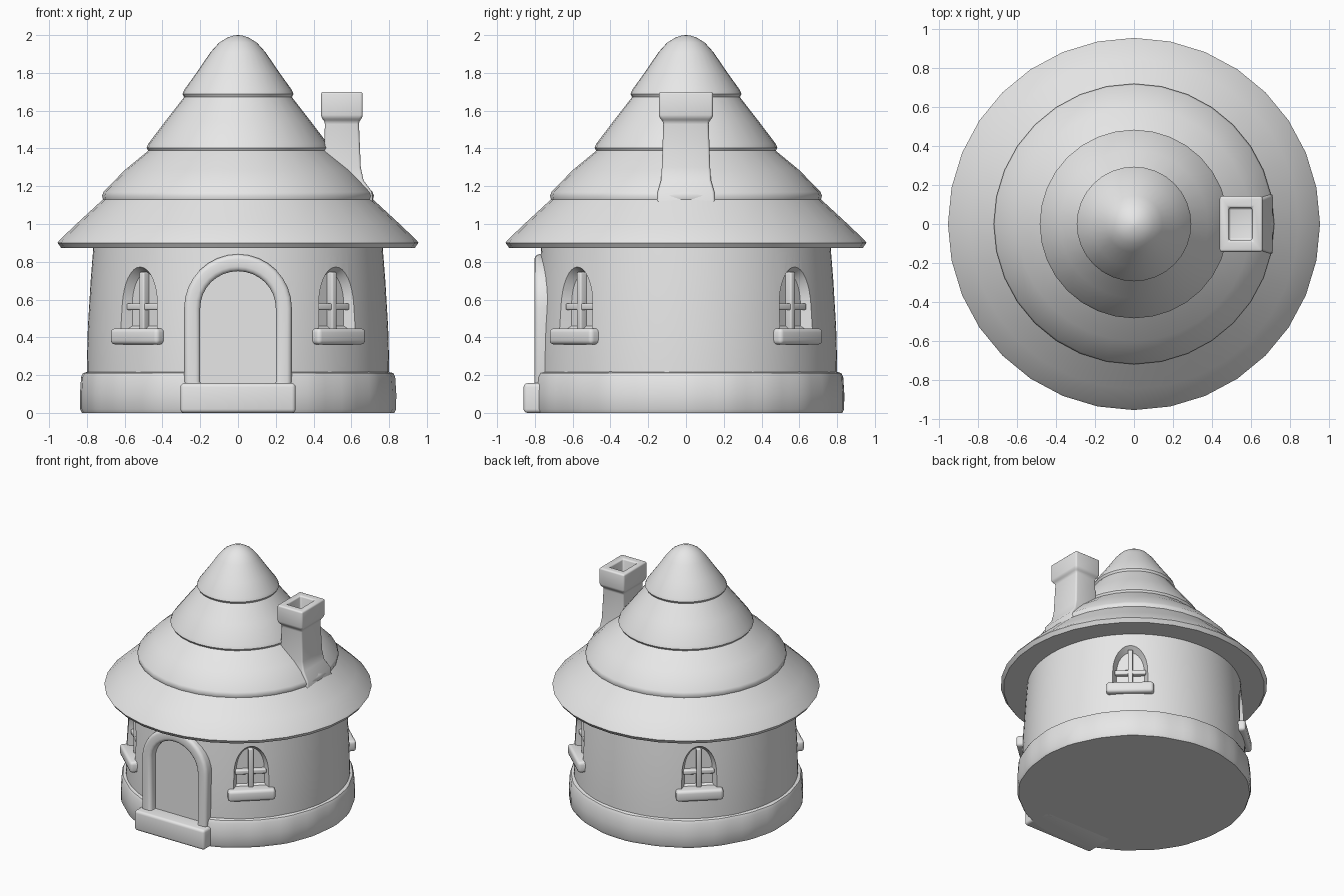
import bpy, bmesh
from math import sin, cos, pi, radians
from mathutils import Matrix

if "Cube" in bpy.data.objects:
    bpy.data.objects.remove(bpy.data.objects["Cube"])

clay = bpy.data.materials.new("plain_grey")
clay.use_nodes = True
GREY = (0.8, 0.8, 0.8, 1)
clay.diffuse_color = GREY
clay.node_tree.nodes["Principled BSDF"].inputs["Base Color"].default_value = GREY


def activate(ob):
    bpy.ops.object.select_all(action='DESELECT')
    ob.select_set(True)
    bpy.context.view_layer.objects.active = ob


def loft(name, rings, closed=False, turn=0, bevel=0):
    """Skin a list of point rings; cap the ends, or join last to first if closed."""
    bm = bmesh.new()
    loops = [[bm.verts.new(p) for p in ring] for ring in rings]
    pairs = list(zip(loops, loops[1:]))
    if closed:
        pairs.append((loops[-1], loops[0]))
    else:
        bm.faces.new(loops[0])
        bm.faces.new(loops[-1])
    for a, b in pairs:
        for i in range(len(a)):
            j = (i + 1) % len(a)
            bm.faces.new((a[i], a[j], b[j], b[i]))
    bmesh.ops.recalc_face_normals(bm, faces=bm.faces)
    bm.transform(Matrix.Rotation(radians(turn), 4, 'Z'))
    mesh = bpy.data.meshes.new(name)
    bm.to_mesh(mesh)
    bm.free()
    ob = bpy.data.objects.new(name, mesh)
    bpy.context.collection.objects.link(ob)
    mesh.materials.append(clay)
    activate(ob)
    if bevel:
        mod = ob.modifiers.new("soft_edges", 'BEVEL')
        mod.width, mod.segments = bevel, 3
        mod.limit_method, mod.angle_limit = 'ANGLE', radians(35)
        bpy.ops.object.modifier_apply(modifier=mod.name)
    bpy.ops.object.shade_smooth_by_angle(angle=radians(40))
    return ob


def lathe(name, profile, sides, wobble=0):
    rings = []
    for r, z in profile:
        ring = []
        for i in range(sides):
            t = 2 * pi * i / sides
            k = r * (1 + wobble * (sin(9 * t) + sin(23 * t + 1)))
            ring.append((k * cos(t), k * sin(t), z))
        rings.append(ring)
    return loft(name, rings)


def arch(half, bottom, spring, rise, depth, n=16):
    """Arch outline facing the front at the given distance from the axis."""
    pts = [(-half, -depth, bottom)]
    for i in range(n + 1):
        t = pi * (1 - i / n)
        pts.append((half * cos(t), -depth, spring + rise * sin(t)))
    return pts + [(half, -depth, bottom)]


def rect(x0, x1, y0, y1, z):
    return [(x0, y0, z), (x1, y0, z), (x1, y1, z), (x0, y1, z)]


def box(name, half, near, far, z0, z1, turn=0, bevel=0.02):
    return loft(name, [rect(-half, half, -far, -near, z) for z in (z0, z1)],
                turn=turn, bevel=bevel)


def carve(target, cutter):
    activate(target)
    mod = target.modifiers.new("carve", 'BOOLEAN')
    mod.operation, mod.object, mod.solver = 'DIFFERENCE', cutter, 'EXACT'
    bpy.ops.object.modifier_apply(modifier=mod.name)


# Wall drum and stone footing
wall = lathe("wall", [(0.8, 0.1), (0.8, 0.26), (0.795, 0.45), (0.78, 0.7),
                      (0.765, 0.89)], 96)
footing = lathe("footing", [(0.825, 0), (0.835, 0.02), (0.836, 0.1), (0.83, 0.19),
                            (0.82, 0.21), (0.795, 0.218)], 96, wobble=0.003)

# Tiered roof with a rounded tip
lathe("roof", [(0.74, 0.872), (0.935, 0.872), (0.955, 0.9), (0.945, 0.915),
               (0.845, 1.01), (0.715, 1.13), (0.72, 1.15), (0.712, 1.17),
               (0.6, 1.285), (0.475, 1.388), (0.484, 1.403), (0.475, 1.425),
               (0.38, 1.55), (0.285, 1.672), (0.294, 1.688), (0.285, 1.71),
               (0.22, 1.8), (0.145, 1.91), (0.1, 1.96), (0.06, 1.985),
               (0.025, 1.997), (0.003, 2.0)], 32)

# Doorway cut into wall and footing
door_cutter = loft("door_cutter", [arch(0.28, 0.15, 0.555, 0.28, d) for d in (0.7, 0.95)])
carve(wall, door_cutter)
carve(footing, door_cutter)
bpy.data.objects.remove(door_cutter)

# Door, its rounded surround and the step
loft("door", [arch(0.22, 0.14, 0.555, 0.22, d) for d in (0.66, 0.745)])
loft("door_surround", [arch(0.285, 0.14, 0.555, 0.285, 0.68),
                       arch(0.285, 0.14, 0.555, 0.285, 0.802),
                       arch(0.2, 0.14, 0.555, 0.195, 0.802),
                       arch(0.2, 0.14, 0.555, 0.195, 0.68)], closed=True, bevel=0.025)
box("door_step", 0.305, 0.6, 0.86, 0, 0.157)

# Four windows: splayed recess, crossed bars and sill
for label, turn in (("front_left", 42), ("front_right", -42),
                    ("back_left", 138), ("back_right", -138)):
    inner = arch(0.1, 0.46, 0.575, 0.165, 0.725)
    outer = [(x * 1.5, -0.83, 0.6 + (z - 0.6) * 1.5) for x, y, z in inner]
    cutter = loft("window_cutter", [inner, outer], turn=turn)
    carve(wall, cutter)
    bpy.data.objects.remove(cutter)
    box(label + "_window_post", 0.018, 0.7, 0.765, 0.42, 0.745, turn, 0.008)
    box(label + "_window_bar", 0.112, 0.7, 0.76, 0.545, 0.58, turn, 0.008)
    box(label + "_window_sill", 0.17, 0.7, 0.83, 0.362, 0.448, turn, 0.022)

# Finish shading on carved parts
for ob in (wall, footing):
    activate(ob)
    bpy.ops.object.shade_smooth_by_angle(angle=radians(35))

# Chimney with flared foot, cap and open flue
layers = [(0.44, 0.72, 0.16, 1.0), (0.44, 0.71, 0.15, 1.17), (0.45, 0.665, 0.133, 1.23),
          (0.455, 0.65, 0.128, 1.3), (0.46, 0.64, 0.12, 1.54), (0.44, 0.66, 0.143, 1.565),
          (0.44, 0.66, 0.143, 1.7), (0.487, 0.607, 0.083, 1.7), (0.487, 0.607, 0.083, 1.5)]
loft("chimney", [rect(x0, x1, -h, h, z) for x0, x1, h, z in layers], bevel=0.012)
